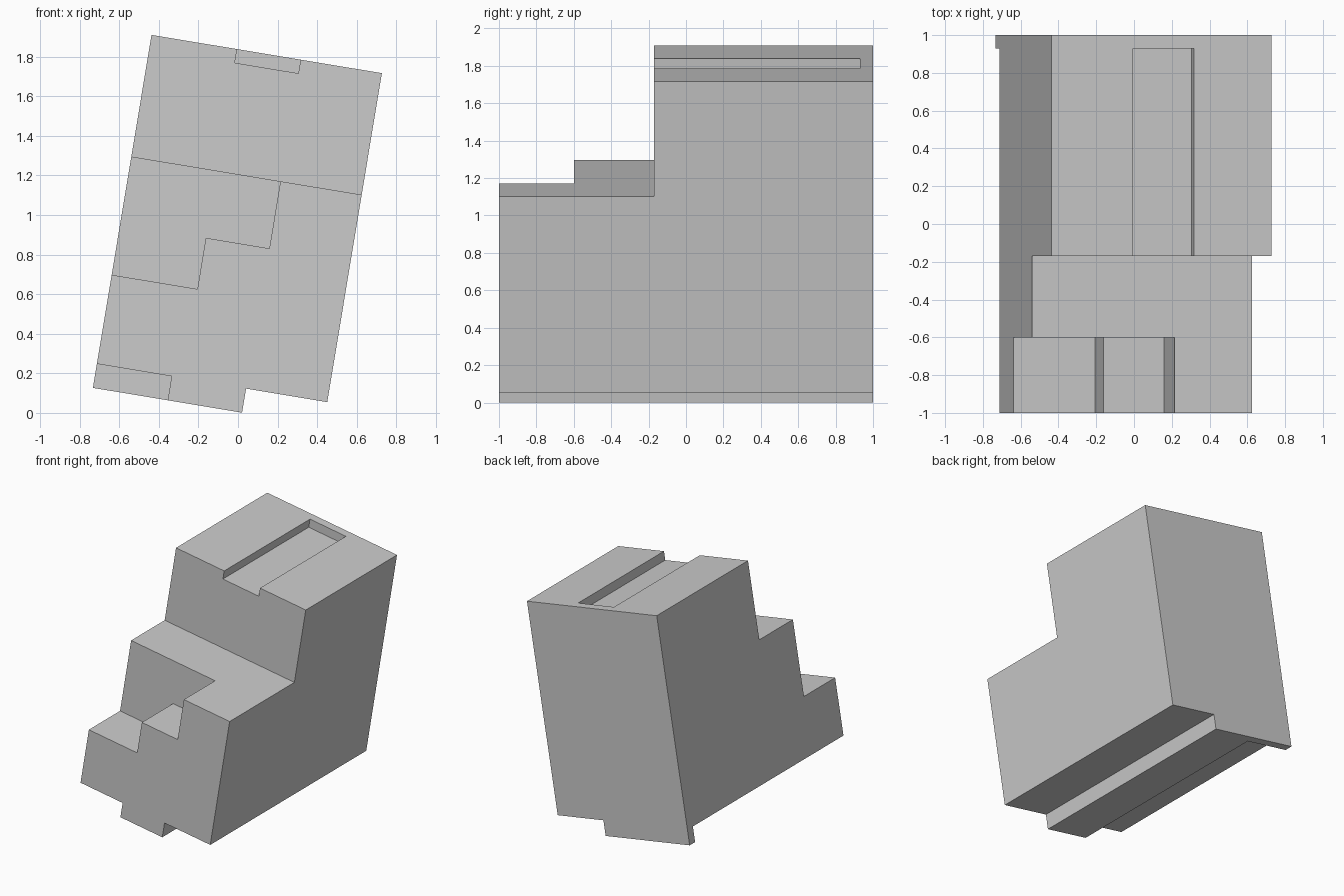
import bpy, bmesh, math

if "Cube" in bpy.data.objects:
    bpy.data.objects.remove(bpy.data.objects["Cube"])

TILT = math.radians(9.43)
C, S = math.cos(TILT), math.sin(TILT)
TOP_LEFT = (-0.437, 1.91)
W, H, FOOT = 1.18, 1.685, 1.808   # width, body height, height with foot


def prism(name, profile, y0, y1):
    """Extrude a profile of (across, down from top) points along y, tilted."""
    bm = bmesh.new()
    ring = [bm.verts.new((TOP_LEFT[0] + u * C - v * S, y0,
                          TOP_LEFT[1] - u * S - v * C)) for u, v in profile]
    face = bm.faces.new(ring)
    ext = bmesh.ops.extrude_face_region(bm, geom=[face])
    verts = [g for g in ext["geom"] if isinstance(g, bmesh.types.BMVert)]
    bmesh.ops.translate(bm, vec=(0, y1 - y0, 0), verts=verts)
    bmesh.ops.recalc_face_normals(bm, faces=bm.faces)
    mesh = bpy.data.meshes.new(name)
    bm.to_mesh(mesh)
    bm.free()
    obj = bpy.data.objects.new(name, mesh)
    bpy.context.collection.objects.link(obj)
    return obj


def cut(target, name, profile, y0, y1):
    cutter = prism(name, profile, y0, y1)
    cutter.hide_render = True
    mod = target.modifiers.new(name, 'BOOLEAN')
    mod.operation, mod.solver, mod.object = 'DIFFERENCE', 'EXACT', cutter
    bpy.context.view_layer.objects.active = target
    bpy.ops.object.modifier_apply(modifier=mod.name)
    bpy.data.objects.remove(cutter)


def rect(u0, u1, v0, v1):
    return [(u0, v0), (u1, v0), (u1, v1), (u0, v1)]


# Tilted block with foot along the underside
block = prism("stepped_block", [(0, 0), (W, 0), (W, H), (0.764, H),
                                (0.764, FOOT), (0, FOOT)], -1, 1)

# Large front step
cut(block, "front_step_cutter", rect(-0.3, W + 0.3, -0.3, 0.623), -1.2, -0.17)

# Descending stairs at the front
cut(block, "stairs_cutter", [(-0.3, 0.4), (0.764, 0.4), (0.764, 0.967),
                             (0.439, 0.967), (0.439, 1.229), (-0.3, 1.229)],
    -1.2, -0.6)

# Groove in the top, closed at the back
cut(block, "groove_cutter", rect(0.438, 0.764, -0.2, 0.07), -0.4, 0.93)

# Recess beside the foot, leaving a lip at the back
cut(block, "recess_cutter", rect(-0.3, 0.383, H, FOOT + 0.2), -1.2, 0.93)
